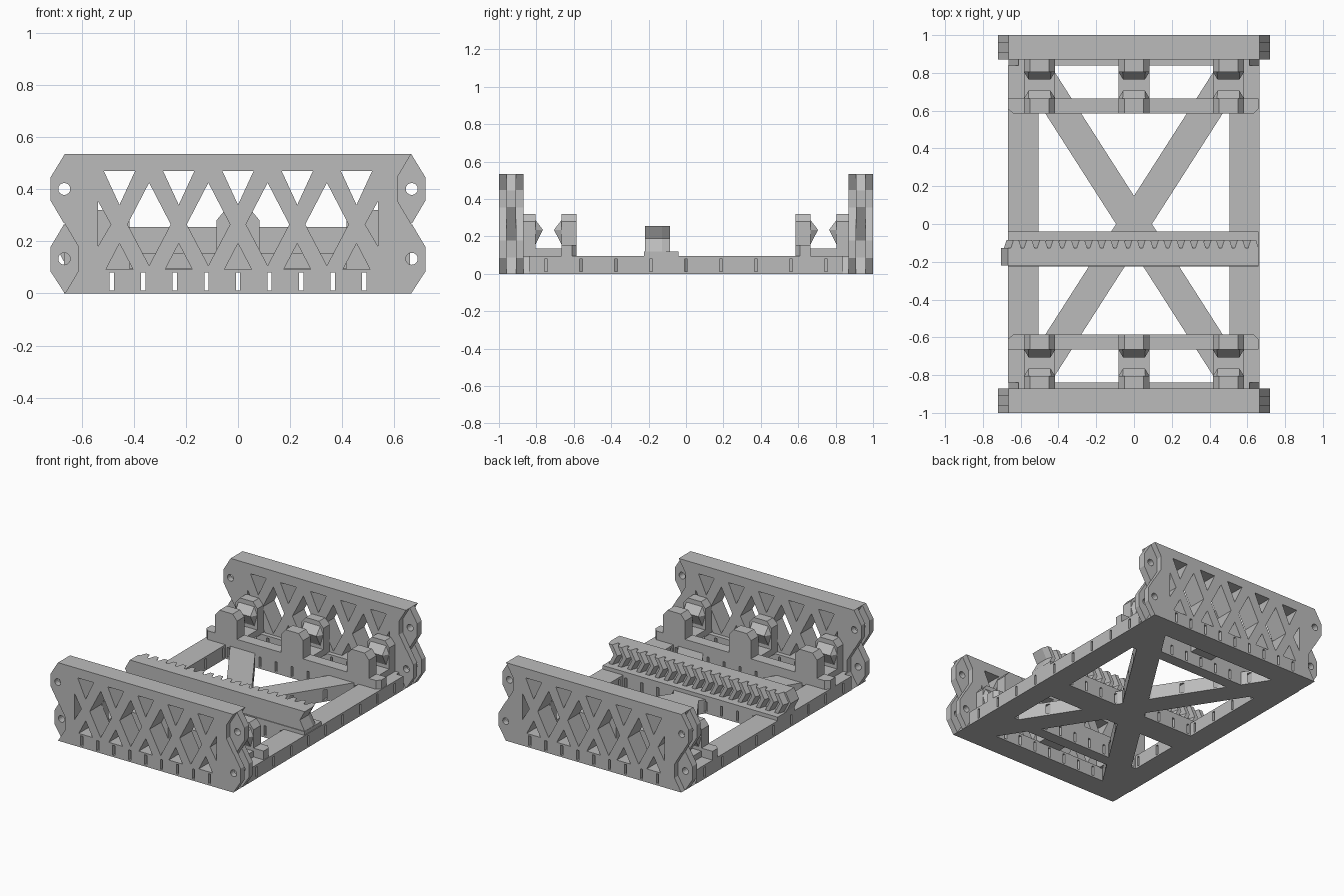
import bpy, bmesh, math
from mathutils import Vector

if "Cube" in bpy.data.objects:
    bpy.data.objects.remove(bpy.data.objects["Cube"], do_unlink=True)

grey = bpy.data.materials.new("plain grey")
grey.use_nodes = True
colour = (0.5, 0.5, 0.5, 1)
grey.diffuse_color = colour
grey.node_tree.nodes["Principled BSDF"].inputs["Base Color"].default_value = colour


def finish(name, bm):
    bmesh.ops.recalc_face_normals(bm, faces=bm.faces[:])
    mesh = bpy.data.meshes.new(name)
    bm.to_mesh(mesh)
    bm.free()
    mesh.materials.append(grey)
    obj = bpy.data.objects.new(name, mesh)
    bpy.context.collection.objects.link(obj)
    return obj


def loft(name, rings):
    bm = bmesh.new()
    loops = [[bm.verts.new(p) for p in ring] for ring in rings]
    for a, b in zip(loops, loops[1:]):
        for i in range(len(a)):
            j = (i + 1) % len(a)
            bm.faces.new((a[i], a[j], b[j], b[i]))
    bm.faces.new(loops[0])
    bm.faces.new(loops[-1])
    return finish(name, bm)


def prism(name, pts, lo, hi, axis="y"):
    place = {"x": lambda a, b, h: (h, a, b), "y": lambda a, b, h: (a, h, b),
             "z": lambda a, b, h: (a, b, h)}[axis]
    return loft(name, [[place(a, b, h) for a, b in pts] for h in (lo, hi)])


def rect(x0, x1, y0, y1):
    return [(x0, y0), (x1, y0), (x1, y1), (x0, y1)]


def boolean(obj, other, operation="DIFFERENCE"):
    mod = obj.modifiers.new("boolean", "BOOLEAN")
    mod.operation, mod.solver, mod.object = operation, "EXACT", other
    bpy.context.view_layer.update()
    graph = bpy.context.evaluated_depsgraph_get()
    mesh = bpy.data.meshes.new_from_object(obj.evaluated_get(graph))
    obj.modifiers.clear()
    obj.data = mesh
    bpy.data.objects.remove(other, do_unlink=True)


def mirrored(obj, name):
    bm = bmesh.new()
    bm.from_mesh(obj.data)
    for v in bm.verts:
        v.co.y = -v.co.y
    return finish(name, bm)


def hexagon(x, z, scale=1.03):
    shape = [(0, .134), (.053, .045), (.053, -.045),
             (0, -.134), (-.053, -.045), (-.053, .045)]
    return [(x + a * scale, z + b * scale) for a, b in shape]


def cut_slots_along_y(obj):
    for k in range(-4, 5):
        x = k * .121
        boolean(obj, prism("slot_cutter", rect(x - .0085, x + .0085, .012, .08), -1.1, 1.1))


# Base frame: rails, crossbars and diagonal braces merged into one plate
TOP = .095
frame = prism("base_frame", rect(-.667, -.505, -.87, .87), 0, TOP, "z")
bars = [rect(.505, .665, -.87, .87), rect(-.6, .6, -.225, -.04)]
for s in (-1, 1):
    bars.append(rect(-.6, .6, *sorted((s * .84, s * .87))))
    bars.append(rect(-.6, .6, *sorted((s * .585, s * .665))))
    e, w = .557 * s, .095
    bars.append([(-e - w, -.87), (-e + w, -.87), (e + w, .87), (e - w, .87)])
for bar in bars:
    boolean(frame, prism("bar", bar, 0, TOP, "z"), "UNION")
cut_slots_along_y(frame)
for k in range(-4, 5):
    y = k * .187
    for lo, hi in ((-.7, -.5), (.5, .7)):
        boolean(frame, prism("slot_cutter", rect(y - .008, y + .008, .012, .08), lo, hi, "x"))
for sx in (-1, 1):
    for lo, hi in ((-.9, -.84), (.84, .9)):
        boolean(frame, prism("corner_cutter", hexagon(sx * .667, .133), lo, hi))

# End wall: zigzag outline with a lattice of windows
side = [(.665, 0), (.72, .085), (.72, .178), (.667, .267), (.72, .357), (.72, .445), (.665, .535)]
wall = prism("back_wall", side + [(-x, z) for x, z in reversed(side)], .87, 1)
windows = []
for k in range(-2, 3):
    x = k * .2275
    windows.append([(x - .06, .47), (x + .06, .47), (x, .34)])
    windows.append([(x - .052, .092), (x + .052, .092), (x, .192)])
for k in (-1.5, -.5, .5, 1.5):
    x = k * .2275
    windows.append([(x - .083, .265), (x, .107), (x + .083, .265), (x, .425)])
for s in (-1, 1):
    windows.append([(s * .538, .18), (s * .538, .355), (s * .488, .265)])
for pts in windows:
    boolean(wall, prism("window_cutter", pts, .8, 1.1))
cut_slots_along_y(wall)

# Hinge ears: thin tongues and forked knuckles alternate, each with a pin hole
for sx in (-1, 1):
    for z, up in ((.133, -1), (.401, 1)):
        spans = ((.8, .91), (.96, 1.1)) if sx == up else ((.91, .96),)
        for lo, hi in spans:
            boolean(wall, prism("ear_cutter", hexagon(sx * .667, z), lo, hi))
        ring = [(sx * .667 + .023 * math.cos(t * math.pi / 8),
                 z + .023 * math.sin(t * math.pi / 8)) for t in range(16)]
        boolean(wall, prism("pin_cutter", ring, .8, 1.1))
mirrored(wall, "front_wall")


def wedge(name, x, y_base, y_tip):
    bm = bmesh.new()
    for s in (-1, 1):
        for y, z, w in ((y_base, .155, .06), (y_base, .235, .083),
                        (y_base, .29, .06), (y_tip, .235, .058)):
            bm.verts.new(Vector((x + s * w, y, z)))
    bmesh.ops.convex_hull(bm, input=bm.verts[:])
    return finish(name, bm)


# Guide brackets: raised bar, paired posts and V-shaped clips
parts = [prism("guide_bar", [(-.667, .61), (-.64, .585), (.635, .585), (.66, .61),
                             (.66, .665), (-.667, .665)], .09, .155, "z")]
for x, label in ((-.5, "right"), (0, "middle"), (.5, "left")):
    post = [(x - .083, .09), (x + .083, .09), (x + .083, .28),
            (x + .05, .32), (x - .05, .32), (x - .083, .28)]
    parts += [prism(label + "_inner_post", post, .585, .665),
              prism(label + "_wall_post", post, .805, .875),
              prism(label + "_bracket_floor", rect(x - .083, x + .083, .09, .135), .66, .81),
              wedge(label + "_inner_clip", x, .664, .706),
              wedge(label + "_wall_clip", x, .806, .765)]
for part in parts:
    mirrored(part, "front_" + part.name)
    part.name = "back_" + part.name

# Gear rack: chevron teeth on a raised strip
prism("rack_base", rect(-.667, .66, -.225, -.04), .09, .12, "z")
TEETH = 19
pitch = 1.326 / TEETH
outline = [(.66, -.22), (-.666, -.22)]
for i in range(TEETH):
    x = -.666 + i * pitch
    outline += [(x, -.128), (x + .2 * pitch, -.128), (x + .4 * pitch, -.085),
                (x + .8 * pitch, -.085)]
outline.append((.66, -.128))
loft("gear_rack", [[(x + shift, y, z) for x, y in outline]
                   for z, shift in ((.118, 0), (.188, -.037), (.255, 0))])
